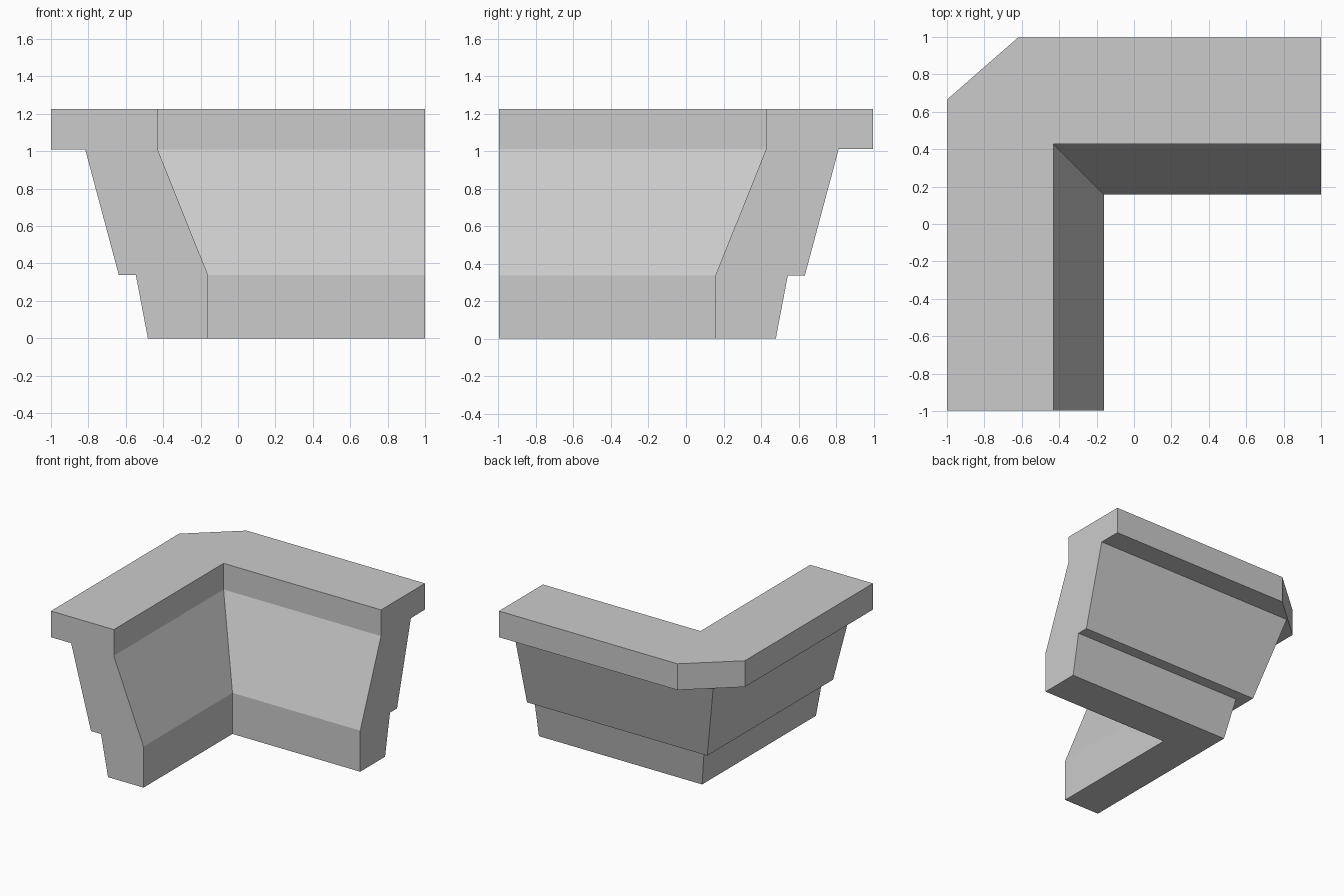
import bpy
import bmesh
import math

cube = bpy.data.objects.get("Cube")
if cube:
    bpy.data.objects.remove(cube, do_unlink=True)

# Plain grey stone
stone = bpy.data.materials.new("grey_stone")
stone.use_nodes = True
colour = (0.6, 0.6, 0.6, 1)
stone.diffuse_color = colour
stone.node_tree.nodes["Principled BSDF"].inputs["Base Color"].default_value = colour

# Cross-section of the wall: distance out from the centre, height
profile = [
    (0.16, 0), (0.482, 0), (0.546, 0.337),       # foot
    (0.637, 0.337), (0.817, 1.01),               # leaning wall
    (1, 1.01), (1, 1.225),                       # coping, outer side
    (0.43, 1.225), (0.43, 1.01), (0.16, 0.337),  # inner side
]
SHIFT = 0.003


def sweep_points(d, z):
    """Path of one profile point: left arm end, corner (two points), back arm end."""
    y = d - SHIFT
    corner = [(-d, y), (-d, y)]
    if d == 1:  # the coping has a clipped corner
        corner = [(-d, 0.665), (-0.62, y)]
    return [(px, py, z) for px, py in [(-d, SHIFT - 1), *corner, (1, y)]]


# Sweep the profile around the corner
bm = bmesh.new()
rows = [[bm.verts.new(p) for p in sweep_points(d, z)] for d, z in profile]
for i, row in enumerate(rows):
    nxt = rows[(i + 1) % len(rows)]
    for k in range(3):
        bm.faces.new((row[k], row[k + 1], nxt[k + 1], nxt[k]))

# Close both cut ends
for k in (0, 3):
    bm.faces.new([row[k] for row in rows])

bmesh.ops.remove_doubles(bm, verts=bm.verts[:], dist=0.0001)
bmesh.ops.dissolve_limit(bm, angle_limit=math.radians(0.5),
                         verts=bm.verts[:], edges=bm.edges[:])
bmesh.ops.recalc_face_normals(bm, faces=bm.faces[:])

mesh = bpy.data.meshes.new("corner_wall")
bm.to_mesh(mesh)
bm.free()
mesh.materials.append(stone)
wall = bpy.data.objects.new("corner_wall", mesh)
bpy.context.collection.objects.link(wall)
